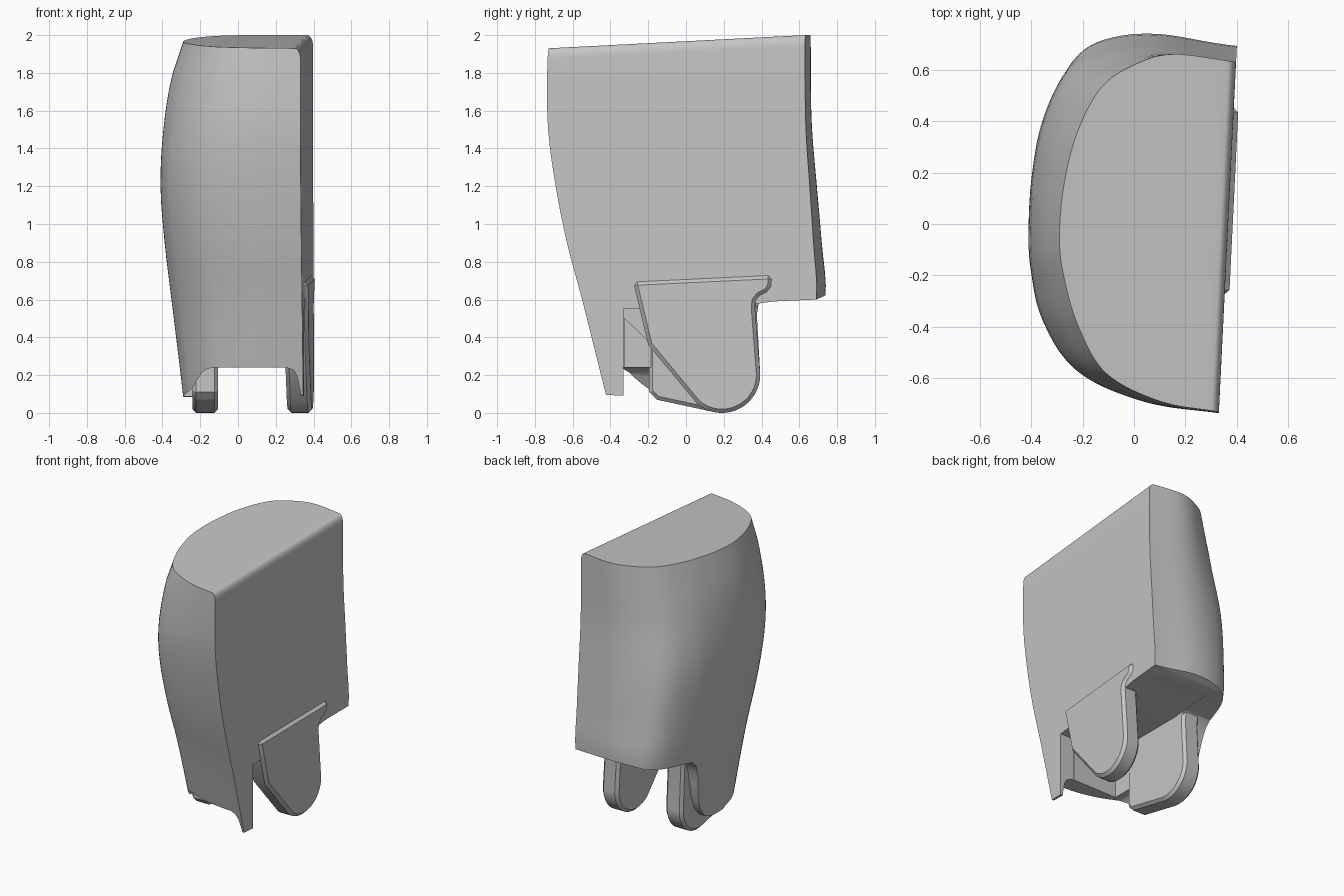
import bpy, bmesh, math
from mathutils import Vector

if "Cube" in bpy.data.objects:
    bpy.data.objects.remove(bpy.data.objects["Cube"], do_unlink=True)

grey = bpy.data.materials.new("satin grey")
grey.use_nodes = True
COLOUR = (0.56, 0.56, 0.56, 1)
grey.diffuse_color = COLOUR
grey.node_tree.nodes["Principled BSDF"].inputs["Base Color"].default_value = COLOUR

SLANT = 0.049  # sideways drift of the flat side along y


def spline(vals, u):
    """Smooth interpolation through evenly spaced values, u in list units."""
    i = max(0, min(int(u), len(vals) - 2))
    f = u - i
    b, c = vals[i], vals[i + 1]
    a = vals[i - 1] if i > 0 else 2 * b - c
    d = vals[i + 2] if i + 2 < len(vals) else 2 * c - b
    return b + 0.5 * f * (c - a + f * (2 * a - 5 * b + 4 * c - d + f * (3 * (b - c) + d - a)))


def finish(bm, name):
    bmesh.ops.recalc_face_normals(bm, faces=bm.faces)
    mesh = bpy.data.meshes.new(name)
    bm.to_mesh(mesh)
    bm.free()
    mesh.materials.append(grey)
    obj = bpy.data.objects.new(name, mesh)
    bpy.context.collection.objects.link(obj)
    return obj


def prism(name, outline, lo, hi, axis="x", slant=0.0):
    """Extrude an outline along x (outline is y, z) or y (outline is x, z)."""
    bm = bmesh.new()

    def place(p, d):
        return (d + slant * p[0], p[0], p[1]) if axis == "x" else (p[0], d, p[1])
    ends = [[bm.verts.new(place(p, d)) for p in outline] for d in (lo, hi)]
    for ring in ends:
        bm.faces.new(ring)
    n = len(outline)
    for i in range(n):
        j = (i + 1) % n
        bm.faces.new((ends[0][i], ends[0][j], ends[1][j], ends[1][i]))
    return finish(bm, name)


def apply_modifiers(obj):
    bpy.context.view_layer.objects.active = obj
    for mod in list(obj.modifiers):
        bpy.ops.object.modifier_apply(modifier=mod.name)


def arc(cy, cz, r, start, end, steps=16):
    angles = [math.radians(start + (end - start) * k / steps) for k in range(steps + 1)]
    return [(cy + r * math.cos(a), cz + r * math.sin(a)) for a in angles]


# Body: D-shaped sections lofted upward, fuller at the middle than at the top
SIDE = [-.28, -.315, -.352, -.388, -.41, -.395, -.345, -.235]
FRONT = [-.40, -.475, -.55, -.63, -.69, -.73, -.735, -.725]
BACK = [.52, .62, .69, .675, .655, .635, .63, .63]
D_TOP = [0, .37, .71, .885, .975, 1, .975, .9, .765, .585, .36, 0]
D_FULL = [0, .42, .76, .93, .99, 1, .985, .935, .82, .63, .36, 0]
D_LONG = [-1, -.94, -.78, -.51, -.22, 0, .29, .59, .85, .98, 1.045, 1]


def section(z):
    u = z / 0.3
    side, front, back = (spline(v, u) for v in (SIDE, FRONT, BACK))
    square = 0.8 * max(0, min(1, (1.6 - z) / 0.9))
    full = max(0, min(1, (1.96 - z) / 0.7))
    full = full * full * (3 - 2 * full)
    ring = []
    for k in range(89):
        w = k / 8
        s = (1 - full) * spline(D_TOP, w) + full * spline(D_FULL, w)
        t = spline(D_LONG, w)
        if t > 0:
            t += square * s ** 3 * (1 - s)
        y = (front + back) / 2 + t * (back - front) / 2
        flat = 0.366 + SLANT * y
        ring.append(Vector((flat + s * (side - flat), y, z)))
    return ring


bm = bmesh.new()
rings = [section(1.8 * i / 24) for i in range(25)]
top = section(1.96)
for p in top:
    p.z = 1.93 + 0.07 * (p.y + 0.73) / 1.36
rings.append(top)
loops = [[bm.verts.new(p) for p in ring] for ring in rings]
for a, b in zip(loops, loops[1:]):
    for i in range(len(a)):
        j = (i + 1) % len(a)
        bm.faces.new((a[i], a[j], b[j], b[i]))
bm.faces.new(loops[0])
bm.faces.new(loops[-1])
# Rounded top edge along the flat side
edge = bm.edges.get((loops[-1][0], loops[-1][-1]))
bmesh.ops.bevel(bm, geom=[edge], offset=0.055, offset_type='OFFSET',
                segments=6, profile=0.5, affect='EDGES')
body = finish(bm, "body")

# Underside, cavity, side slot and front arch cut from the body
cutters = [
    prism("underside_cutter", [(-1, -1), (-1, .105), (-.2, .09), (.11, .085), (.19, .11),
                               (.25, .18), (.29, .3), (.315, .45), (.345, .54), (.39, .58),
                               (.46, .59), (.69, .6), (.8, .65), (1, .65), (1, -1)], -1, 1),
    prism("cavity_cutter", [(-.19, -1), (-.19, .57), (.3, .57), (.45, .592),
                            (.6, .597), (.6, -1)], -.11, .29),
    prism("front_cavity_cutter", [(-.325, -1), (-.325, .5), (-.18, .36), (-.18, -1)], -.115, .28),
    prism("slot_cutter", [(-.33, -1), (-.33, .55), (.4, .58), (.69, .6), (.9, .6),
                          (.9, -1)], .24, 1),
    prism("arch_cutter", [(-.305, -1), (-.295, .09), (-.245, .125), (-.215, .175), (-.19, .215),
                          (-.16, .235), (-.12, .24), (.26, .24), (.295, .225), (.315, .19),
                          (.33, .11), (.335, -1)], -1, -.03, "y"),
]
for cutter in cutters:
    cutter.hide_render = True
    mod = body.modifiers.new("cut", 'BOOLEAN')
    mod.operation = 'DIFFERENCE'
    mod.solver = 'EXACT'
    mod.object = cutter
apply_modifiers(body)
for cutter in cutters:
    bpy.data.objects.remove(cutter, do_unlink=True)

# Two rounded arms under the body
flat_arm = prism("flat_side_arm",
                 [(-.28, .695), (.455, .73), (.452, .67), (.43, .64), (.39, .62),
                  (.37, .595), (.365, .56)] + arc(.19, .203, .203, 0, -130) + [(-.2, .36)],
                 .255, .384, slant=SLANT)
curved_arm = prism("curved_side_arm",
                   [(-.195, .59), (.43, .62), (.385, .58), (.375, .52)]
                   + arc(.19, .203, .203, 0, -100) + [(-.155, .07), (-.195, .11)],
                   -.24, -.105)
for arm in (flat_arm, curved_arm):
    mod = arm.modifiers.new("chamfer", 'BEVEL')
    mod.width = 0.02
    mod.segments = 1
    mod.limit_method = 'ANGLE'
    mod.angle_limit = math.radians(80)
    apply_modifiers(arm)

# Smooth shading with sharp edges kept
bpy.ops.object.select_all(action='DESELECT')
for obj in (body, flat_arm, curved_arm):
    obj.select_set(True)
bpy.context.view_layer.objects.active = body
bpy.ops.object.shade_smooth_by_angle(angle=math.radians(30))
